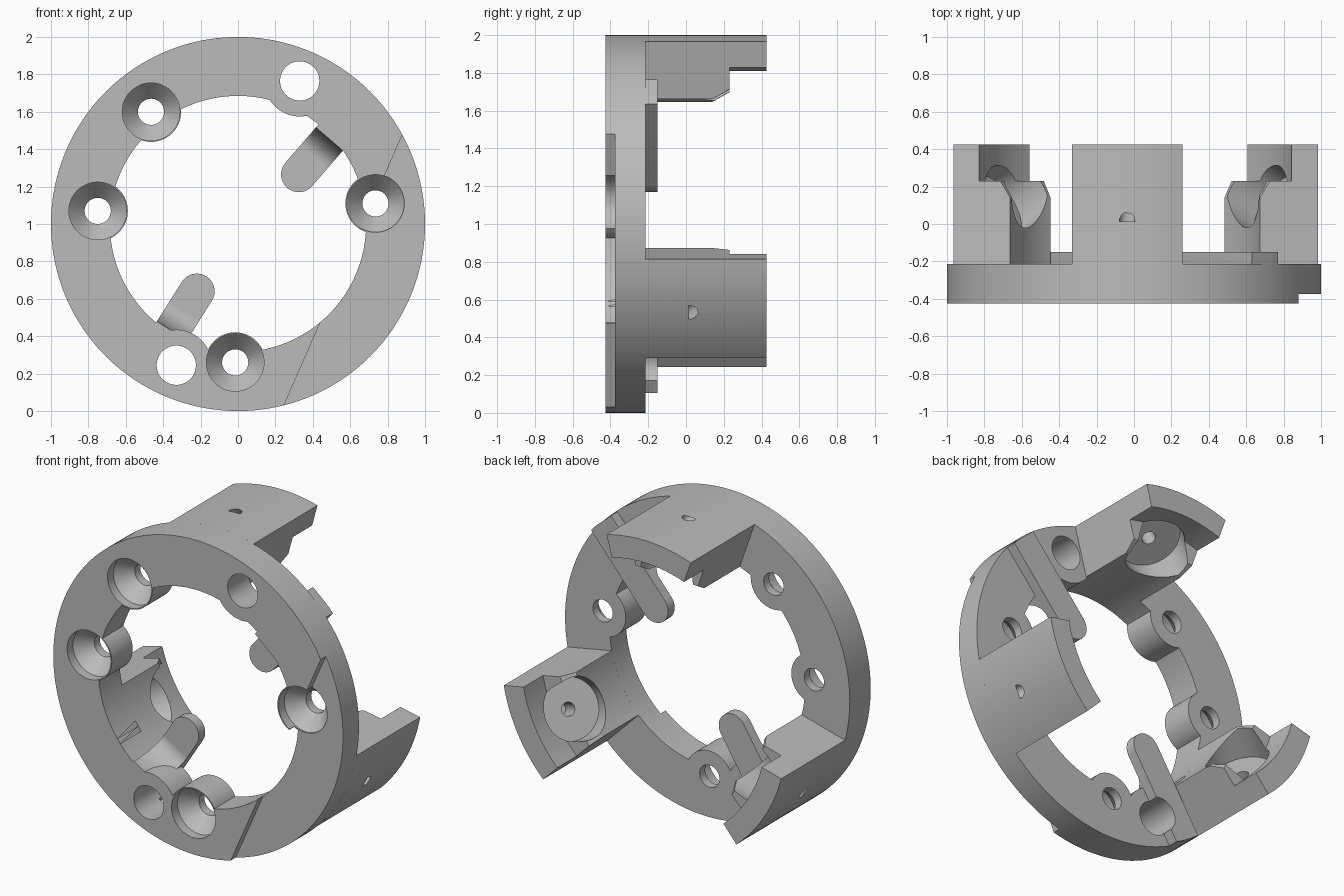
import bpy, bmesh
from math import sin, cos, pi, radians
from mathutils import Vector

if "Cube" in bpy.data.objects:
    bpy.data.objects.remove(bpy.data.objects["Cube"], do_unlink=True)

grey = bpy.data.materials.new("plain grey")
grey.use_nodes = True
grey.diffuse_color = (0.5, 0.5, 0.5, 1)
grey.node_tree.nodes["Principled BSDF"].inputs["Base Color"].default_value = (0.5, 0.5, 0.5, 1)

FRONT, BACK, END = -0.425, -0.215, 0.425
INNER, OUTER = 0.685, 1.0


def finish(name, bm):
    bmesh.ops.remove_doubles(bm, verts=bm.verts, dist=1e-5)
    bmesh.ops.recalc_face_normals(bm, faces=bm.faces)
    if bm.calc_volume(signed=True) < 0:
        bmesh.ops.reverse_faces(bm, faces=bm.faces)
    mesh = bpy.data.meshes.new(name)
    bm.to_mesh(mesh)
    bm.free()
    mesh.materials.append(grey)
    obj = bpy.data.objects.new(name, mesh)
    bpy.context.collection.objects.link(obj)
    return obj


def lathe(name, profile, centre=(0, 0), start=0, end=360, steps=128):
    """Sweep a closed (radius, y) profile about a y-parallel axis."""
    bm = bmesh.new()
    full = end - start >= 360
    rings = []
    for i in range(steps if full else steps + 1):
        a = radians(start + (end - start) * i / steps)
        rings.append([bm.verts.new((centre[0] + r * cos(a), y, 1 + centre[1] + r * sin(a)))
                      for r, y in profile])
    n = len(profile)
    for i in range(steps):
        p, q = rings[i], rings[(i + 1) % len(rings)]
        for j in range(n):
            k = (j + 1) % n
            if profile[j][0] or profile[k][0]:
                bm.faces.new((p[j], p[k], q[k], q[j]))
    if not full:
        bm.faces.new(rings[0])
        bm.faces.new(rings[-1])
    return finish(name, bm)


def extrude(name, points, offset):
    """Solid made by moving a flat outline of 3D points along an offset."""
    bm = bmesh.new()
    low = [bm.verts.new(p) for p in points]
    high = [bm.verts.new(Vector(p) + Vector(offset)) for p in points]
    bm.faces.new(low)
    bm.faces.new(high[::-1])
    for i in range(len(low)):
        bm.faces.new((low[i], high[i], high[i - 1], low[i - 1]))
    return finish(name, bm)


def rod(name, start, end, radius):
    bm = bmesh.new()
    axis = Vector(end) - Vector(start)
    mat = axis.to_track_quat('Z', 'Y').to_matrix().to_4x4()
    mat.translation = (Vector(start) + Vector(end)) / 2
    bmesh.ops.create_cone(bm, cap_ends=True, segments=64, radius1=radius, radius2=radius,
                          depth=axis.length, matrix=mat)
    return finish(name, bm)


def combine(obj, other, operation):
    mod = obj.modifiers.new("combine", 'BOOLEAN')
    mod.operation, mod.object, mod.solver = operation, other, 'EXACT'
    bpy.context.view_layer.objects.active = obj
    bpy.ops.object.modifier_apply(modifier=mod.name)
    bpy.data.objects.remove(other, do_unlink=True)


def disc(name, centre, radius, y0, y1):
    return rod(name, (centre[0], y0, 1 + centre[1]), (centre[0], y1, 1 + centre[1]), radius)


def envelope(y0, y1):
    return lathe("envelope", [(0, y0), (OUTER, y0), (OUTER, y1), (0, y1)])


def smooth(obj):
    bpy.ops.object.select_all(action='DESELECT')
    obj.select_set(True)
    bpy.context.view_layer.objects.active = obj
    bpy.ops.object.shade_smooth_by_angle(angle=radians(30))


screw_holes = [(-0.465, 0.6), (-0.75, 0.07), (0.735, 0.11), (-0.015, -0.74)]
plain_holes = [(0.33, 0.765), (-0.33, -0.755)]

# Ring plate: oversized ring and bosses, trimmed to one flat disc
ring = lathe("ring_plate", [(INNER, -0.6), (1.1, -0.6), (1.1, 0), (INNER, 0)])
for c in screw_holes:
    combine(ring, disc("boss", c, 0.161, -0.65, 0.05), 'UNION')
for c in plain_holes:
    combine(ring, disc("boss", c, 0.19, -0.7, 0.1), 'UNION')
combine(ring, envelope(FRONT, BACK), 'INTERSECT')

# Shallow flat cut on one side of the front
low, high = Vector((0.25, -0.5, 0.04)), Vector((0.88, -0.5, 1.48))
run, side = high - low, Vector((2, 0, 0))
combine(ring, extrude("flat_cut", [low - run, low - run + side, high + run + side, high + run],
                      (0, 0.125, 0)), 'DIFFERENCE')

# Countersunk screw holes and plain holes
for c in screw_holes:
    sink = [(0, -0.5), (0.154, -0.5), (0.154, -0.365), (0.07, -0.27), (0.07, 0), (0, 0)]
    combine(ring, lathe("sink", sink, c, steps=48), 'DIFFERENCE')
for c in plain_holes:
    combine(ring, disc("hole", c, 0.105, -0.6, 0), 'DIFFERENCE')
smooth(ring)

# Three stepped arms, each with a tilted round pocket, its wide mouth and a pin hole
tilt = radians(30)
for name, mid in (("top_arm", 92.1), ("right_arm", 212.1), ("left_arm", 332.1)):
    step = [(INNER, BACK), (OUTER, BACK), (OUTER, END), (0.858, END),
            (0.858, 0.23), (INNER, 0.23)]
    arm = lathe(name, step, start=mid - 17.2, end=mid + 17.2, steps=16)
    a = radians(mid)
    outward = Vector((cos(a), 0, sin(a)))
    axis = Vector((0, sin(tilt), 0)) - outward * cos(tilt)
    tip = Vector((0, 0.015, 1)) + outward * OUTER
    for cutter, depth, radius in (("pocket", 0.16, 0.188), ("mouth", 0.362, 0.3), ("pin", 0, 0.041)):
        combine(arm, rod(cutter, tip + axis * depth, tip + axis * (depth + 0.4), radius), 'DIFFERENCE')
    smooth(arm)

# Two round-ended tabs on the back, curving into the inner wall of the ring
HALF, REACH = 0.095, 0.58
for name, tip, heading in (("upper_tab", (0.325, 0.265), 49.2), ("lower_tab", (-0.22, -0.36), 237.7)):
    h = radians(heading)
    along, across = Vector((cos(h), 0, sin(h))), Vector((-sin(h), 0, cos(h)))
    base = Vector((tip[0], 0, 1 + tip[1]))

    def place(s, t, y):
        return base + along * s + across * t + Vector((0, y, 0))

    outline = [place(-HALF * sin(pi * i / 16), HALF * cos(pi * i / 16), BACK) for i in range(17)]
    outline += [place(REACH, -HALF, BACK), place(REACH, HALF, BACK)]
    tab = extrude(name, outline, (0, 0.065, 0))
    combine(tab, envelope(-1, 1), 'INTERSECT')

    # Concave ramp from tab to front face
    rise = BACK - FRONT
    ramp = [place(0.13 + 0.12 * sin(pi * i / 24), -HALF, BACK - rise * (1 - cos(pi * i / 24)))
            for i in range(13)]
    ramp += [place(0.275, -HALF, FRONT), place(0.275, -HALF, BACK)]
    fillet = extrude(name + "_ramp", ramp, across * HALF * 2)
    for part in (tab, fillet):
        for c in plain_holes:
            combine(part, disc("hole", c, 0.105, -0.6, 0), 'DIFFERENCE')
        smooth(part)
